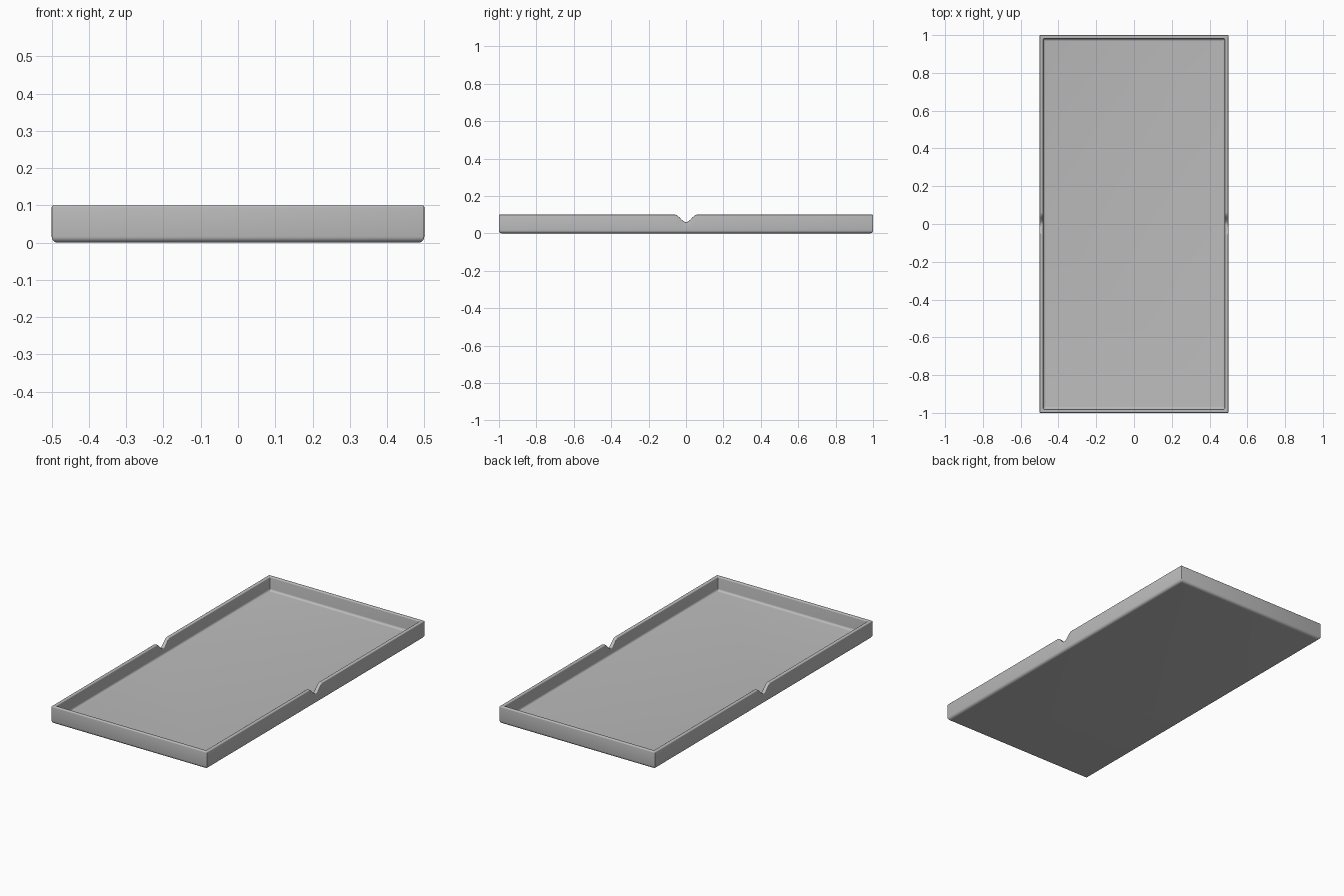
import bpy
import bmesh
from math import sin, cos, pi, radians

cube = bpy.data.objects.get("Cube")
if cube:
    bpy.data.objects.remove(cube, do_unlink=True)

HALF_X, HALF_Y, HEIGHT = 0.5, 1.0, 0.1
WALL, FLOOR = 0.02, 0.02
FOOT_R, COVE_R, RIM_R, CORNER_R = 0.016, 0.012, 0.005, 0.004
NOTCH_HALF, NOTCH_DEPTH = 0.06, 0.04

grey = bpy.data.materials.new("plain grey")
grey.use_nodes = True
colour = (0.5, 0.5, 0.5, 1)
grey.diffuse_color = colour
grey.node_tree.nodes["Principled BSDF"].inputs["Base Color"].default_value = colour


def arc(cx, cz, r, start, end, steps=5):
    """Points of a circular arc, angles in degrees."""
    angles = [radians(start + (end - start) * i / steps) for i in range(steps + 1)]
    return [(cx + r * cos(a), cz + r * sin(a)) for a in angles]


def notch_drop(y):
    """How far the rim dips at y: a soft thumb notch."""
    if abs(y) >= NOTCH_HALF:
        return 0
    return NOTCH_DEPTH * (1 + cos(pi * y / NOTCH_HALF)) / 2


def outline(inset):
    """Rectangle with tiny rounded corners and extra points at the notches."""
    hx, hy = HALF_X - inset - CORNER_R, HALF_Y - inset - CORNER_R
    steps = 20
    ys = [NOTCH_HALF * (2 * i / steps - 1) for i in range(steps + 1)]
    pts = [(hx + CORNER_R, y) for y in ys]
    pts += arc(hx, hy, CORNER_R, 0, 90, 3)
    pts += arc(-hx, hy, CORNER_R, 90, 180, 3)
    pts += [(-hx - CORNER_R, -y) for y in ys]
    pts += arc(-hx, -hy, CORNER_R, 180, 270, 3)
    pts += arc(hx, -hy, CORNER_R, 270, 360, 3)
    return pts


# Wall section as (inset, height): rounded foot, rounded rim, coved inside
section = arc(FOOT_R, FOOT_R, FOOT_R, 270, 180)
section += arc(RIM_R, HEIGHT - RIM_R, RIM_R, 180, 90, 4)
section += arc(WALL - RIM_R, HEIGHT - RIM_R, RIM_R, 90, 0, 4)
section += arc(WALL + COVE_R, FLOOR + COVE_R, COVE_R, 180, 270)

# Tray: sweep the section round the outline, then close underside and floor
bm = bmesh.new()
loops = []
for inset, z in section:
    on_rim = z > HEIGHT / 2
    loops.append([bm.verts.new((x, y, z - (notch_drop(y) if on_rim else 0)))
                  for x, y in outline(inset)])
for low, high in zip(loops, loops[1:]):
    n = len(low)
    for i in range(n):
        j = (i + 1) % n
        bm.faces.new((low[i], low[j], high[j], high[i]))
bm.faces.new(list(reversed(loops[0])))
bm.faces.new(loops[-1])
bmesh.ops.recalc_face_normals(bm, faces=bm.faces[:])

mesh = bpy.data.meshes.new("tray")
bm.to_mesh(mesh)
bm.free()
mesh.materials.append(grey)
tray = bpy.data.objects.new("tray", mesh)
bpy.context.collection.objects.link(tray)
bpy.context.view_layer.objects.active = tray
tray.select_set(True)
bpy.ops.object.shade_smooth_by_angle(angle=radians(35))
